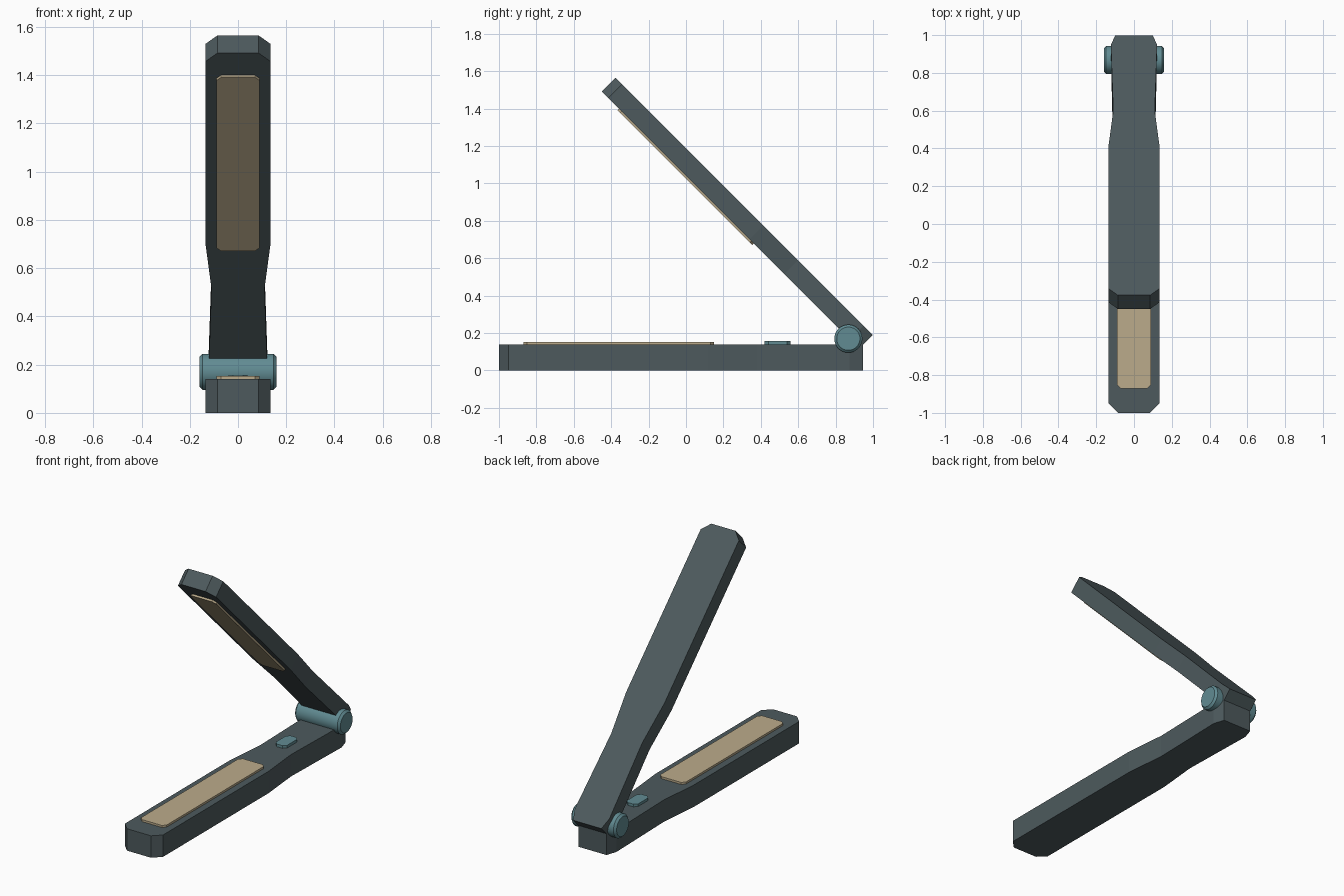
import bpy, bmesh
from math import radians
from mathutils import Matrix

if "Cube" in bpy.data.objects:
    bpy.data.objects.remove(bpy.data.objects["Cube"])


def material(name, rgb):
    m = bpy.data.materials.new(name)
    m.diffuse_color = (*rgb, 1)
    m.use_nodes = True
    m.node_tree.nodes["Principled BSDF"].inputs["Base Color"].default_value = m.diffuse_color
    return m


BODY = material("slate_body", (0.075, 0.102, 0.11))
PAD = material("tan_pad", (0.50, 0.41, 0.26))
TEAL = material("teal_metal", (0.12, 0.26, 0.29))


def finish(name, bm, mat, matrix=Matrix()):
    bmesh.ops.transform(bm, matrix=matrix, verts=bm.verts)
    bmesh.ops.recalc_face_normals(bm, faces=bm.faces)
    me = bpy.data.meshes.new(name)
    bm.to_mesh(me)
    bm.free()
    me.materials.append(mat)
    ob = bpy.data.objects.new(name, me)
    bpy.context.collection.objects.link(ob)
    return ob


def slab(name, half_outline, z0, z1, mat, matrix):
    """Mirror a (half width, length) outline across x and extrude it."""
    pts = half_outline + [(-x, y) for x, y in reversed(half_outline)]
    bm = bmesh.new()
    face = bm.faces.new([bm.verts.new((x, y, z0)) for x, y in pts])
    new = bmesh.ops.extrude_face_region(bm, geom=[face])["geom"]
    verts = [g for g in new if isinstance(g, bmesh.types.BMVert)]
    bmesh.ops.translate(bm, verts=verts, vec=(0, 0, z1 - z0))
    return finish(name, bm, mat, matrix)


def clipped(half, y0, y1, c):
    return [(half - c, y0), (half, y0 + c), (half, y1 - c), (half - c, y1)]


# Shared arm outline, measured from the free tip to the hinge end
ARM = [(0.085, 0), (0.135, 0.05), (0.135, 1.117), (0.11, 1.38),
       (0.122, 1.875), (0.10, 1.945)]
PAD_OUTLINE = clipped(0.09, 0.13, 1.15, 0.02)

lower = Matrix.Translation((0, -1, 0))
upper = Matrix.Translation((0, -0.45, 1.492)) @ Matrix.Rotation(radians(-45), 4, 'X')

# Arms and their facing pads
slab("lower_arm", ARM, 0, 0.14, BODY, lower)
slab("lower_pad", PAD_OUTLINE, 0.138, 0.153, PAD, lower)
slab("upper_arm", ARM, 0, 0.103, BODY, upper)
slab("upper_pad", PAD_OUTLINE, -0.012, 0.002, PAD, upper)

# Small button on the lower arm
slab("button", clipped(0.04, 1.42, 1.56, 0.02), 0.138, 0.157, TEAL, lower)

# Hinge pin with chamfered rims
bm = bmesh.new()
bmesh.ops.create_cone(bm, cap_ends=True, segments=40, radius1=0.075,
                      radius2=0.075, depth=0.32)
rims = [e for e in bm.edges if abs(e.verts[0].co.z - e.verts[1].co.z) < 1e-5]
bmesh.ops.bevel(bm, geom=rims, offset=0.013, segments=1, affect='EDGES')
pin = finish("hinge_pin", bm, TEAL, Matrix.Translation((0, 0.868, 0.17))
             @ Matrix.Rotation(radians(90), 4, 'Y'))
bpy.context.view_layer.objects.active = pin
pin.select_set(True)
bpy.ops.object.shade_smooth_by_angle(angle=radians(30))
